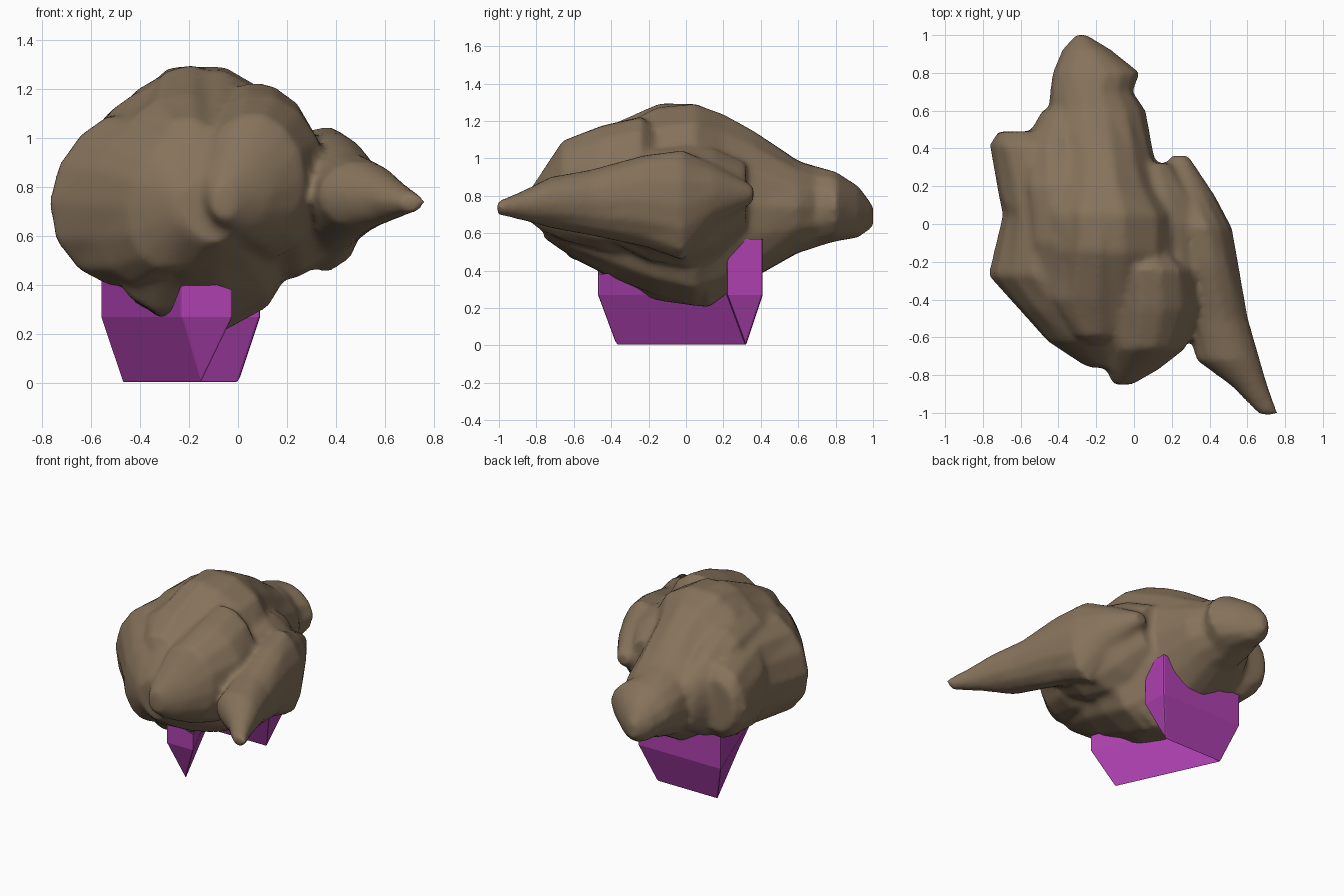
import bpy, bmesh, math, random

random.seed(4)
old = bpy.data.objects.get("Cube")
if old:
    bpy.data.objects.remove(old)


def material(name, rgb):
    m = bpy.data.materials.new(name)
    m.use_nodes = True
    m.diffuse_color = (*rgb, 1)
    m.node_tree.nodes["Principled BSDF"].inputs["Base Color"].default_value = (*rgb, 1)
    return m


brown = material("earth brown", (0.24, 0.17, 0.105))
purple = material("purple", (0.42, 0.052, 0.43))


def finish(bm, name, mat):
    bmesh.ops.recalc_face_normals(bm, faces=bm.faces[:])
    me = bpy.data.meshes.new(name)
    bm.to_mesh(me)
    bm.free()
    me.materials.append(mat)
    ob = bpy.data.objects.new(name, me)
    bpy.context.collection.objects.link(ob)
    return ob


def lump(name, rings, sides=14, rough=0.03):
    """Loft of uneven ellipses along y; each ring is y, x, z, x radius, z radius."""
    bm = bmesh.new()
    loops = []
    for y, x, z, rx, rz in rings:
        loop = []
        for i in range(sides):
            a = math.tau * i / sides
            k = 1 + random.uniform(-rough, rough)
            loop.append(bm.verts.new((x + rx * k * math.cos(a), y, z + rz * k * math.sin(a))))
        loops.append(loop)
    for p, q in zip(loops, loops[1:]):
        for i in range(sides):
            j = (i + 1) % sides
            bm.faces.new((p[i], p[j], q[j], q[i]))
    bm.faces.new(loops[0])
    bm.faces.new(loops[-1])
    return finish(bm, name, brown)


# Central mass tapering into the rear point
body = lump("rounded_mass", [
    (-.76, -.1, .72, .13, .15), (-.6, -.15, .75, .27, .29), (-.4, -.15, .76, .37, .4),
    (-.15, -.15, .77, .44, .52), (.05, -.15, .75, .43, .56), (.2, -.17, .75, .34, .5),
    (.35, -.18, .75, .29, .41), (.6, -.2, .74, .26, .25), (.7, -.225, .74, .22, .22),
    (.8, -.2, .745, .23, .19), (.92, -.25, .715, .13, .14), (1.0, -.28, .69, .03, .06)], rough=.02)

# Bulge on the -x side, pinched in the middle, and the mass joining it to the body
side_bulge = lump("side_bulge", [
    (-.75, -.22, .72, .04, .08), (-.62, -.28, .72, .18, .26), (-.45, -.37, .73, .24, .33),
    (-.27, -.46, .74, .31, .35), (.05, -.45, .75, .24, .34), (.13, -.45, .75, .27, .32),
    (.42, -.54, .75, .22, .26), (.49, -.58, .75, .14, .18)])
side_fill = lump("side_fill", [
    (-.62, -.2, .76, .16, .28), (-.4, -.28, .78, .24, .37), (-.1, -.36, .79, .25, .41),
    (.2, -.4, .78, .23, .38), (.42, -.42, .76, .17, .29), (.6, -.39, .75, .1, .17)])

# Rounded dome at the front, ending in a step behind its top
dome = lump("front_dome", [
    (-.85, -.06, .74, .05, .07), (-.77, -.01, .77, .14, .16), (-.66, .06, .83, .21, .27),
    (-.45, .09, .84, .265, .34), (-.24, .08, .85, .25, .38), (-.14, .05, .85, .18, .3)],
    rough=.015)

# Long pointed branch toward the front on the +x side, and the shoulder behind it
branch = lump("pointed_branch", [
    (-1.01, .715, .735, .05, .035), (-.86, .615, .75, .095, .085), (-.72, .5, .765, .17, .14),
    (-.5, .44, .765, .165, .18), (-.22, .385, .775, .17, .25), (-.02, .35, .75, .17, .3),
    (.15, .28, .8, .15, .17), (.36, .24, .81, .05, .045)], rough=.015)
shoulder_mass = lump("branch_shoulder", [
    (-.42, .2, .74, .14, .18), (-.2, .2, .75, .24, .3), (0, .17, .74, .27, .33),
    (.15, .12, .77, .24, .29), (.32, .09, .8, .13, .18)], rough=.02)

# Clumps closing the underside and the crown
lower_clump = lump("lower_clump", [
    (-.5, -.28, .52, .12, .1), (-.36, -.27, .48, .22, .19), (-.1, -.2, .44, .26, .21),
    (.12, -.15, .4, .24, .22), (.32, -.18, .48, .17, .13)], sides=10, rough=.06)
top_clump = lump("top_clump", [
    (-.6, -.2, .98, .12, .1), (-.4, -.23, 1.04, .2, .14), (-.14, -.21, 1.1, .18, .2),
    (.06, -.2, 1.1, .18, .2), (.3, -.19, 1.03, .15, .13)], sides=9, rough=.05)

# Fuse the lumps into a single softly blended skin
bpy.ops.object.select_all(action='DESELECT')
for ob in (body, side_bulge, side_fill, dome, branch, shoulder_mass, lower_clump, top_clump):
    ob.select_set(True)
bpy.context.view_layer.objects.active = body
bpy.ops.object.join()
skin = body.modifiers.new("fuse", 'REMESH')
skin.mode = 'VOXEL'
skin.voxel_size = .02
skin.use_smooth_shade = True
soft = body.modifiers.new("blend", 'SMOOTH')
soft.factor = .5
soft.iterations = 5

# Folded base: two leaning walls meeting at one corner, each thinning to a low tip
bm = bmesh.new()
low = .27


def v(x, y, z):
    return bm.verts.new((x, y, z))


corner, back_tip, front_tip = v(-.47, .32, 0), v(0, .32, 0), v(-.15, -.37, 0)
outline = ((-.02, -.47, .38), (-.23, -.47, .45), (-.56, .41, .5), (.09, .41, .57))
mid = [v(x, y, low) for x, y, h in outline]
top = [v(x, y, h) for x, y, h in outline]
strip_low, inner_low, inner_top = v(.09, .22, low), v(-.34, .22, low), v(-.34, .22, .45)
rounded = [v(.09, y, z) for y, z in ((.29, .57), (.25, .53), (.22, .45))]
bm.faces.new((front_tip, mid[0], mid[1]))
bm.faces.new((front_tip, mid[1], mid[2], corner))
bm.faces.new((corner, mid[2], mid[3], back_tip))
bm.faces.new((back_tip, mid[3], strip_low))
bm.faces.new((back_tip, strip_low, inner_low, corner))
bm.faces.new((corner, inner_low, mid[0], front_tip))
bm.faces.new((strip_low, rounded[-1], inner_top, inner_low))
bm.faces.new((inner_low, inner_top, top[0], mid[0]))
for i in range(3):
    bm.faces.new((mid[i], top[i], top[i + 1], mid[i + 1]))
bm.faces.new((mid[3], top[3], *rounded, strip_low))
base = finish(bm, "folded_base", purple)
bevel = base.modifiers.new("soft_edges", 'BEVEL')
bevel.width = .01
bevel.segments = 2
